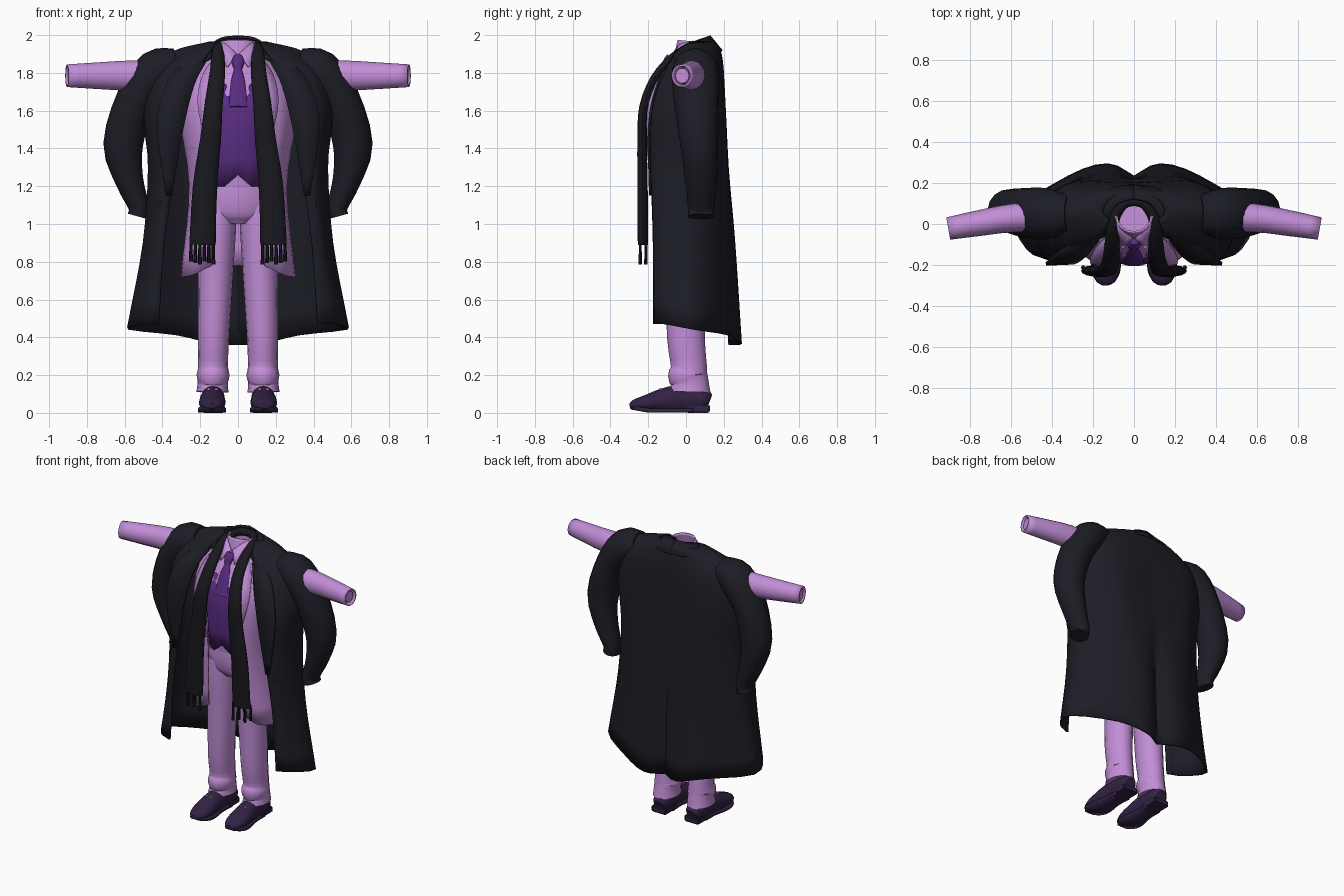
import bpy, bmesh, math
from mathutils import Vector

cube = bpy.data.objects.get("Cube")
if cube:
    bpy.data.objects.remove(cube, do_unlink=True)


def material(name, rgb):
    m = bpy.data.materials.new(name)
    m.use_nodes = True
    m.diffuse_color = (*rgb, 1)
    m.node_tree.nodes["Principled BSDF"].inputs["Base Color"].default_value = (*rgb, 1)
    return m


COAT = material("charcoal coat", (.012, .012, .019))
SCARF = material("black scarf", (.009, .009, .013))
LILAC = material("lilac cloth", (.54, .27, .68))
VEST = material("deep purple vest", (.1, .025, .22))
SHOE = material("dark plum leather", (.032, .016, .056))


def finish(bm, name, mat, thick=0, angle=40):
    bmesh.ops.recalc_face_normals(bm, faces=bm.faces)
    me = bpy.data.meshes.new(name)
    bm.to_mesh(me)
    bm.free()
    me.materials.append(mat)
    ob = bpy.data.objects.new(name, me)
    bpy.context.collection.objects.link(ob)
    if thick:
        mod = ob.modifiers.new("thickness", 'SOLIDIFY')
        mod.thickness, mod.offset = thick, 0
    bpy.ops.object.select_all(action='DESELECT')
    ob.select_set(True)
    bpy.context.view_layer.objects.active = ob
    bpy.ops.object.shade_smooth_by_angle(angle=math.radians(angle))
    return ob


def spline(pts, steps=3):
    """Catmull-Rom curve through tuples of any length."""
    p = [Vector(q) for q in pts]
    p = [p[0] * 2 - p[1]] + p + [p[-1] * 2 - p[-2]]
    out = []
    for a, b, c, d in zip(p, p[1:], p[2:], p[3:]):
        for k in range(steps):
            t = k / steps
            out.append((b * 2 + (c - a) * t + (a * 2 - b * 5 + c * 4 - d) * t * t
                        + (b * 3 - a - c * 3 + d) * t ** 3) / 2)
    return out + [p[-2]]


def grid(name, rows, mat, closed=False, caps=False, thick=0):
    bm = bmesh.new()
    vs = [[bm.verts.new(p) for p in r] for r in rows]
    n = len(rows[0])
    for a, b in zip(vs, vs[1:]):
        for i in range(n if closed else n - 1):
            j = (i + 1) % n
            bm.faces.new((a[i], a[j], b[j], b[i]))
    if caps:
        bm.faces.new(vs[0])
        bm.faces.new(vs[-1])
    return finish(bm, name, mat, thick)


def tube(name, stations, mat, side=1, n=16, caps=True, thick=0, steps=3, floor=None):
    """Loft ellipses along a path; each station is x, y, z, width, depth."""
    st = spline(stations, steps)
    ps = [Vector((s[0] * side, s[1], s[2])) for s in st]
    rows, b = [], None
    for i, p in enumerate(ps):
        t = (ps[min(i + 1, len(ps) - 1)] - ps[max(i - 1, 0)]).normalized()
        if b is None:
            b = Vector((0, 0, 1)) if abs(t.y) > .9 else Vector((0, 1, 0))
        b = (b - t * b.dot(t)).normalized()
        a = t.cross(b)
        ring = [p + a * (math.cos(w) * st[i][3]) + b * (math.sin(w) * st[i][4])
                for w in (math.tau * k / n for k in range(n))]
        if floor is not None:
            for v in ring:
                v.z = max(v.z, floor)
        rows.append(ring)
    return grid(name, rows, mat, True, caps, thick)


def garment(name, levels, hem, mat, thick):
    """Open-fronted shell: each level is a height and half an outline, front edge to back."""
    rows = []
    for k, (z, half) in enumerate(levels):
        rows.append([(x, y, hem[i] if k == 0 else z) for i, (x, y) in enumerate(half)])
    cols = [spline(c, 4) for c in zip(*rows)]
    full = []
    for r in zip(*cols):
        h = spline(r, 3)
        full.append(h + [Vector((-p.x, p.y, p.z)) for p in reversed(h[:-1])])
    return grid(name, full, mat, thick=thick)


def strip(name, inner, outer, mat, side, thick=.012):
    rows = [[(x * side, y, z) for x, y, z in spline(e, 4)] for e in (inner, outer)]
    return grid(name, rows, mat, thick=thick)


def box(name, centre, size, mat, bevel=.008):
    bm = bmesh.new()
    bmesh.ops.create_cube(bm, size=1)
    for v in bm.verts:
        v.co = [c + q * s for c, q, s in zip(centre, v.co, size)]
    bmesh.ops.bevel(bm, geom=bm.edges[:], offset=bevel, segments=2, affect='EDGES')
    return finish(bm, name, mat)


# Overcoat shell with back pleat
garment("overcoat", [
    (.42, [(.42, -.17), (.52, -.12), (.575, .05), (.32, .23), (.13, .29), (0, .23)]),
    (.9, [(.39, -.17), (.45, -.14), (.495, .05), (.3, .21), (.12, .255), (0, .21)]),
    (1.3, [(.33, -.18), (.42, -.16), (.47, .05), (.3, .2), (.12, .22), (0, .215)]),
    (1.6, [(.28, -.17), (.42, -.16), (.5, .04), (.34, .185), (.15, .205), (0, .2)]),
    (1.8, [(.22, -.11), (.36, -.1), (.46, .05), (.34, .16), (.15, .19), (0, .195)]),
    (1.91, [(.15, -.05), (.24, -.02), (.34, .05), (.25, .13), (.13, .165), (0, .18)]),
    (1.96, [(.12, .02), (.14, .04), (.15, .07), (.12, .12), (.07, .14), (0, .15)]),
], (.47, .47, .44, .41, .365, .36), COAT, .012)

# Suit jacket
garment("jacket", [
    (.75, [(.14, -.13), (.24, -.11), (.3, 0), (.2, .13), (.1, .15), (0, .15)]),
    (1.2, [(.11, -.18), (.2, -.15), (.255, 0), (.19, .12), (.1, .14), (0, .14)]),
    (1.6, [(.12, -.2), (.24, -.15), (.31, .03), (.22, .14), (.1, .16), (0, .16)]),
    (1.8, [(.1, -.13), (.18, -.09), (.27, .04), (.2, .13), (.1, .15), (0, .15)]),
    (1.91, [(.085, -.04), (.1, -.01), (.12, .04), (.1, .1), (.06, .12), (0, .13)]),
], (.78, .73, .72, .74, .77, .78), LILAC, .01)

# Shirt body, vest shell, trouser seat
tube("shirt", [(0, -.02, 1.2, .18, .13), (0, -.03, 1.6, .2, .15), (0, 0, 1.75, .18, .13),
               (0, .025, 1.86, .11, .095), (0, .03, 1.9, .085, .08)], LILAC, n=24)
vest_rows = []
for z, rx, yf, notch in ((1.2, .19, -.175, .06), (1.35, .19, -.195, 0), (1.5, .205, -.2, 0),
                         (1.62, .21, -.19, 0), (1.74, .185, -.148, -.05)):
    row = []
    for k in range(25):
        u = k / 12 - 1
        tip = max(0, 1 - abs(u) * 4)
        row.append((rx * math.sin(u * 1.5), yf * math.cos(u * 1.5), z + notch * tip))
    vest_rows.append(row)
grid("vest", vest_rows, VEST, thick=.008)
tube("trouser_seat", [(0, -.01, 1.3, .18, .13), (0, -.01, 1.15, .2, .14),
                      (0, 0, 1.05, .19, .13), (0, 0, 1, .1, .1)], LILAC, n=24)

# Shirt collar and tie
tube("collar_band", [(0, .03, 1.87, .1, .09), (0, .035, 1.92, .092, .085),
                     (0, .04, 1.965, .085, .08)], LILAC, caps=False, thick=.01)
tube("tie_knot", [(0, -.085, 1.89, .022, .018), (0, -.1, 1.86, .034, .022),
                  (0, -.12, 1.81, .018, .015)], VEST, n=10)
tube("tie_blade", [(0, -.118, 1.82, .02, .012), (0, -.155, 1.74, .04, .012),
                   (0, -.195, 1.62, .05, .012)], VEST, n=10)

for s, tag in ((1, "left"), (-1, "right")):
    # Collar wing, coat collar and lapels
    strip(tag + "_collar_wing", [(.005, -.07, 1.9), (.06, -.03, 1.95), (.09, .04, 1.97)],
          [(.055, -.12, 1.83), (.1, -.05, 1.87), (.11, .04, 1.89)], LILAC, s, .008)
    strip(tag + "_coat_collar",
          [(.14, -.06, 1.88), (.13, .02, 1.95), (.08, .1, 1.985), (0, .125, 1.995)],
          [(.24, -.1, 1.83), (.22, .06, 1.91), (.13, .165, 1.92), (0, .19, 1.915)], COAT, s)
    strip(tag + "_coat_lapel",
          [(.35, -.185, 1.15), (.29, -.19, 1.5), (.23, -.15, 1.74), (.17, -.08, 1.86)],
          [(.38, -.19, 1.15), (.43, -.195, 1.52), (.38, -.15, 1.74), (.28, -.07, 1.86)], COAT, s)
    strip(tag + "_jacket_lapel",
          [(.1, -.195, 1.3), (.115, -.215, 1.58), (.1, -.15, 1.78), (.085, -.05, 1.91)],
          [(.12, -.195, 1.3), (.21, -.19, 1.6), (.19, -.12, 1.78), (.11, -.04, 1.9)], LILAC, s, .008)

    # Hanging coat sleeve and the arm through it
    tube(tag + "_coat_sleeve",
         [(.32, .05, 1.85, .08, .09), (.43, .05, 1.81, .115, .125), (.54, .055, 1.66, .105, .12),
          (.608, .07, 1.42, .105, .1), (.575, .08, 1.23, .075, .085), (.525, .08, 1.09, .055, .07),
          (.53, .08, 1.04, .055, .07)], COAT, s)
    tube(tag + "_arm", [(.3, .04, 1.78, .085, .08), (.58, .03, 1.785, .075, .065),
                        (.75, .005, 1.785, .065, .058), (.905, -.022, 1.785, .055, .05)],
         LILAC, s, caps=False, thick=.01)
    tube(tag + "_shirt_cuff", [(.8, -.005, 1.785, .045, .04), (.895, -.02, 1.785, .04, .036)],
         LILAC, s)

    # Trouser leg with creased cuff
    tube(tag + "_trouser_leg",
         [(.1, 0, 1.1, .095, .125), (.112, -.005, .95, .1, .12), (.12, -.005, .7, .092, .105),
          (.13, 0, .4, .083, .1), (.132, .015, .25, .079, .095), (.132, .01, .2, .087, .105),
          (.134, .02, .16, .08, .1), (.135, .02, .11, .085, .11)], LILAC, s)

    # Shoe, sole, heel and buckle
    tube(tag + "_shoe",
         [(.13, .125, .06, .035, .035), (.13, .09, .07, .06, .065), (.132, -.02, .075, .06, .075),
          (.135, -.12, .065, .068, .065), (.137, -.21, .05, .07, .045),
          (.138, -.275, .04, .05, .03), (.138, -.298, .038, .02, .014)], SHOE, s, floor=.015)
    sole = [(.13, .04, .058), (.133, -.06, .056), (.136, -.16, .073), (.138, -.24, .068),
            (.138, -.285, .035)]
    edges = [[((x + q * w) * s, y, .012 + .015 * max(0, -y - .2) / .08) for x, y, w in spline(sole)]
             for q in (-1, 1)]
    grid(tag + "_sole", edges, SHOE, thick=.022)
    box(tag + "_heel", (.13 * s, .065, .023), (.115, .125, .046), SHOE)
    for dx in (-.02, .02):
        box(tag + "_buckle", ((.135 + dx) * s, -.135, .124), (.022, .02, .016), LILAC, .005)

    # Scarf half with fringe
    tube(tag + "_scarf",
         [(.188, -.228, .89, .07, .028), (.175, -.23, 1.2, .064, .028), (.145, -.232, 1.45, .055, .026),
          (.13, -.222, 1.62, .048, .026), (.112, -.165, 1.77, .042, .024),
          (.105, -.07, 1.88, .035, .024), (.1, .02, 1.935, .03, .024), (.055, .095, 1.955, .026, .026),
          (0, .115, 1.955, .026, .026)], SCARF, s, n=14)
    for k in range(6):
        x, y = .13 + k * .0235, -.228 + (.016 if k % 2 else -.014)
        tube(tag + "_fringe", [(x, y, .91, .008, .008), (x + .002, y, .85, .009, .009),
                               (x, y, .785 + .008 * (k % 3), .011, .011)], SCARF, s, n=6, steps=1)
